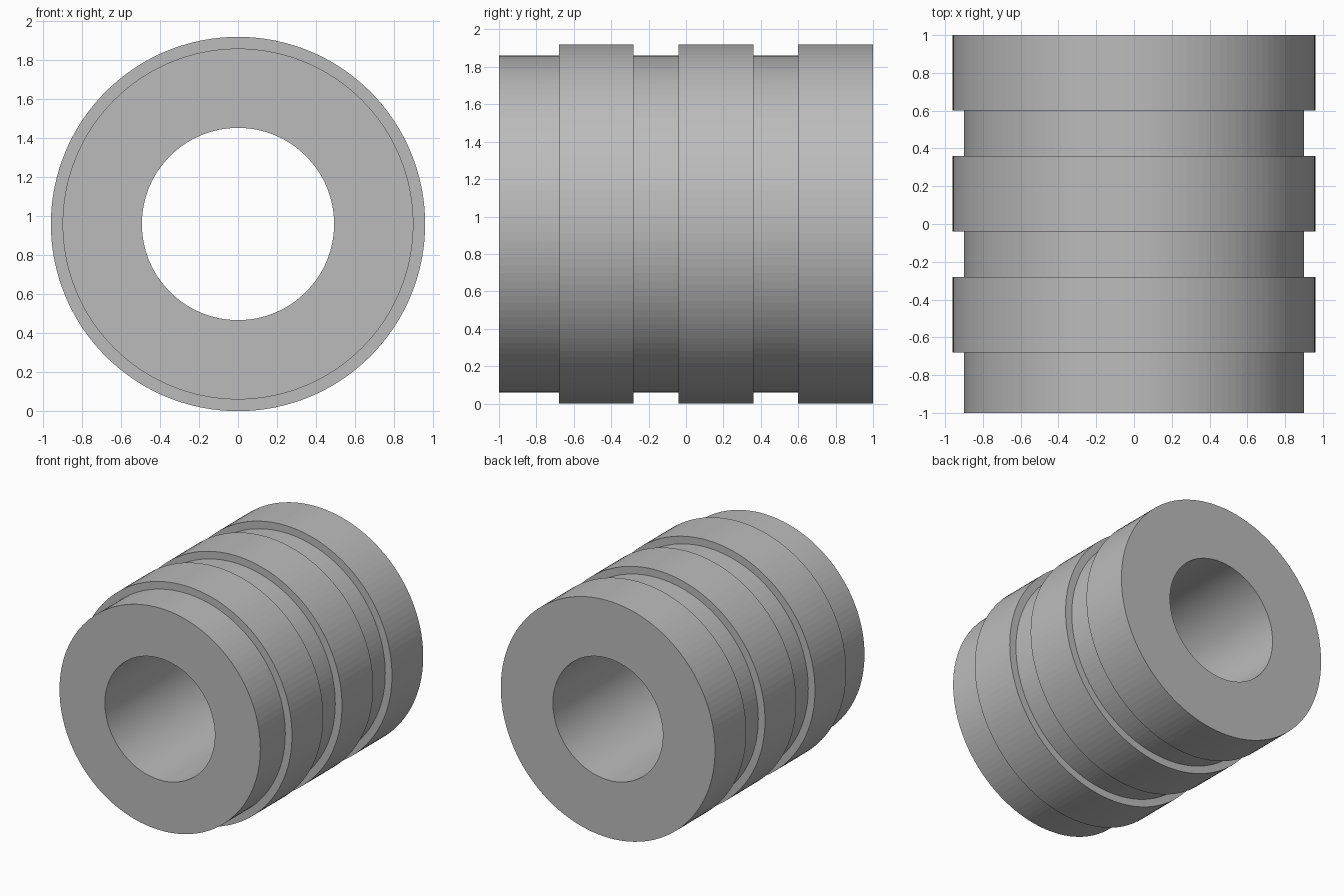
import bpy, bmesh, math

if "Cube" in bpy.data.objects:
    bpy.data.objects.remove(bpy.data.objects["Cube"])

SEGMENTS = 128
OUTER, GROOVE, BORE = 0.96, 0.90, 0.493
CENTRE_Z = 0.96

metal = bpy.data.materials.new("plain grey")
metal.diffuse_color = (0.50, 0.50, 0.50, 1.0)
metal.use_nodes = True
metal.node_tree.nodes["Principled BSDF"].inputs["Base Color"].default_value = metal.diffuse_color

# Closed half-section (radius, y): bore, then stepped outside
steps = [(-1.0, -0.68, GROOVE), (-0.68, -0.28, OUTER), (-0.28, -0.04, GROOVE),
         (-0.04, 0.36, OUTER), (0.36, 0.60, GROOVE), (0.60, 1.0, OUTER)]
profile = [(BORE, -1.0)]
for y0, y1, r in steps:
    profile += [(r, y0), (r, y1)]
profile.append((BORE, 1.0))

# Revolve the section around the y axis
bm = bmesh.new()
rings = []
for i in range(SEGMENTS):
    a = 2 * math.pi * i / SEGMENTS
    rings.append([bm.verts.new((r * math.cos(a), y, CENTRE_Z + r * math.sin(a)))
                  for r, y in profile])
n = len(profile)
for i in range(SEGMENTS):
    a, b = rings[i], rings[(i + 1) % SEGMENTS]
    for j in range(n):
        k = (j + 1) % n
        bm.faces.new((a[j], a[k], b[k], b[j]))
bmesh.ops.recalc_face_normals(bm, faces=bm.faces)

mesh = bpy.data.meshes.new("grooved_bushing")
bm.to_mesh(mesh)
bm.free()
mesh.materials.append(metal)
bushing = bpy.data.objects.new("grooved_bushing", mesh)
bpy.context.collection.objects.link(bushing)
